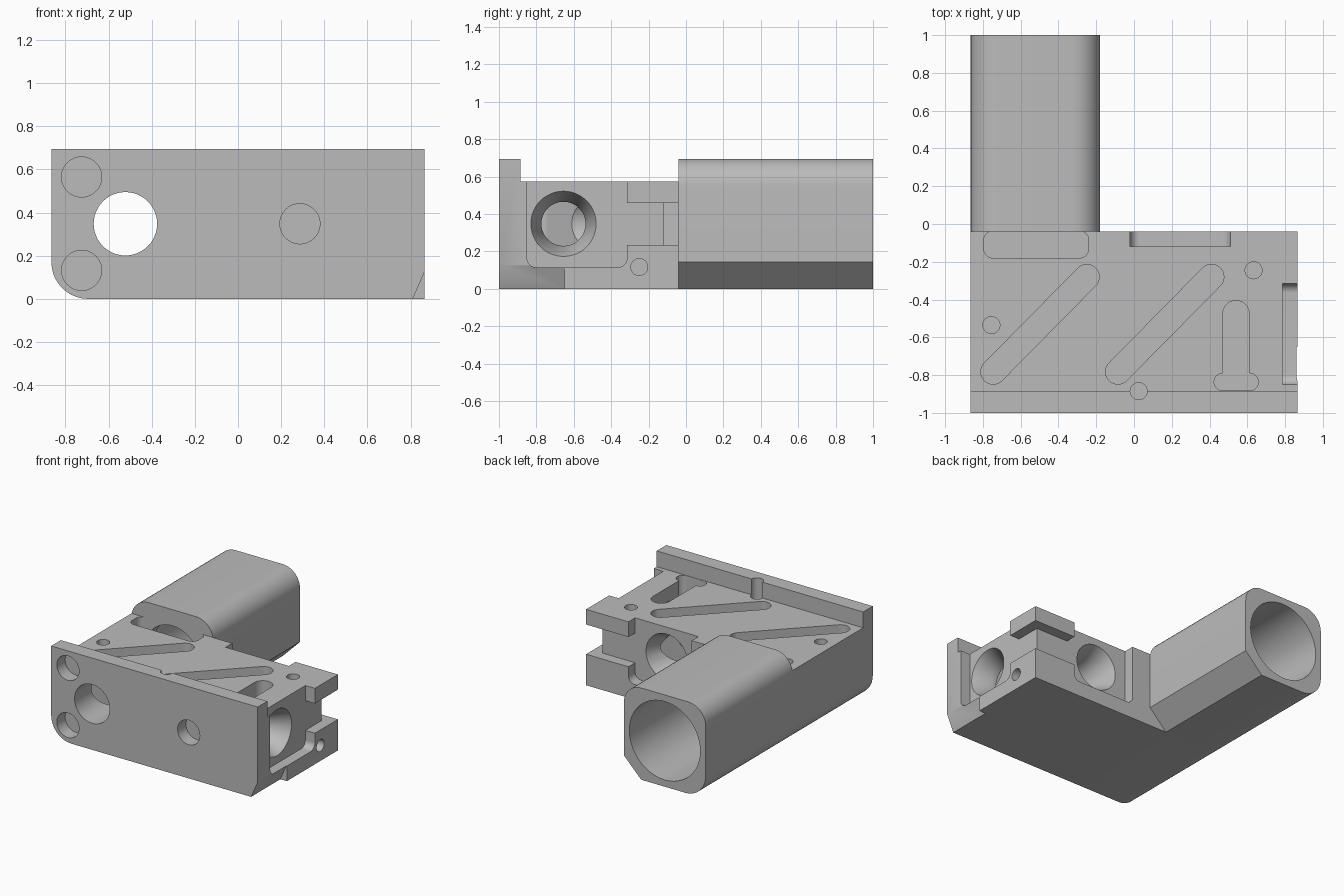
import bpy
import bmesh
from math import cos, sin, pi, atan2

cube = bpy.data.objects.get("Cube")
if cube:
    bpy.data.objects.remove(cube, do_unlink=True)

grey = bpy.data.materials.new("plain grey")
grey.use_nodes = True
grey.diffuse_color = (0.5, 0.5, 0.5, 1)
grey.node_tree.nodes["Principled BSDF"].inputs["Base Color"].default_value = (0.5, 0.5, 0.5, 1)


# ---- profile helpers ----
def arc(u, v, r, start, end, steps):
    return [(u + r * cos(start + (end - start) * i / steps),
             v + r * sin(start + (end - start) * i / steps)) for i in range(steps + 1)]


def circle(u, v, r):
    return arc(u, v, r, 0, 2 * pi, 48)[:-1]


def box(u0, u1, v0, v1, r=0):
    """Rectangle with radii for lower left, lower right, upper right, upper left."""
    radii = r if isinstance(r, tuple) else (r,) * 4
    corners = [(u0, v0, 1, 1), (u1, v0, -1, 1), (u1, v1, -1, -1), (u0, v1, 1, -1)]
    pts = []
    for i, ((u, v, su, sv), rad) in enumerate(zip(corners, radii)):
        if rad:
            a = pi + i * pi / 2
            pts += arc(u + su * rad, v + sv * rad, rad, a, a + pi / 2, 10)
        else:
            pts.append((u, v))
    return pts


def stadium(p, q, r):
    a = atan2(q[1] - p[1], q[0] - p[0])
    return arc(*q, r, a - pi / 2, a + pi / 2, 16) + arc(*p, r, a + pi / 2, a + 3 * pi / 2, 16)


# ---- solid helpers ----
def solid(name, axis, start, end, first, last=None):
    """Loft a profile along an axis; 'last' gives a taper."""
    place = {"x": lambda u, v, d: (d, u, v),
             "y": lambda u, v, d: (u, d, v),
             "z": lambda u, v, d: (u, v, d)}[axis]
    bm = bmesh.new()
    a = [bm.verts.new(place(u, v, start)) for u, v in first]
    b = [bm.verts.new(place(u, v, end)) for u, v in (last or first)]
    n = len(a)
    bm.faces.new(a)
    bm.faces.new(b)
    for i in range(n):
        bm.faces.new((a[i], a[(i + 1) % n], b[(i + 1) % n], b[i]))
    bmesh.ops.recalc_face_normals(bm, faces=bm.faces)
    mesh = bpy.data.meshes.new(name)
    bm.to_mesh(mesh)
    bm.free()
    mesh.materials.append(grey)
    obj = bpy.data.objects.new(name, mesh)
    bpy.context.scene.collection.objects.link(obj)
    return obj


def activate(obj):
    bpy.ops.object.select_all(action="DESELECT")
    obj.select_set(True)
    bpy.context.view_layer.objects.active = obj


def carve(target, axis, start, end, first, last=None, operation="DIFFERENCE"):
    cutter = solid("cutter", axis, start, end, first, last)
    cutter.hide_render = True
    activate(target)
    mod = target.modifiers.new("carve", "BOOLEAN")
    mod.operation = operation
    mod.solver = "EXACT"
    mod.object = cutter
    bpy.ops.object.modifier_apply(modifier=mod.name)
    bpy.data.objects.remove(cutter, do_unlink=True)


W, BACK, TOP, DECK = 0.865, -0.04, 0.695, 0.575
MID = 0.348          # height of the bore axes
TUBE_X = -0.522

# ---- housing: block with raised front plate and one rounded bottom edge ----
housing = solid("housing", "x", -W, W,
                [(-1, 0), (BACK, 0), (BACK, DECK), (-0.885, DECK), (-0.885, TOP), (-1, TOP)])
carve(housing, "y", -1.2, 0.2, box(-W, 1, 0, 1, (0.17, 0, 0, 0)), operation="INTERSECT")

# side and back recesses, joined by a slot round the corner
carve(housing, "x", 0.785, 1, box(-0.85, -0.315, 0.115, 0.9, 0.05))
carve(housing, "y", -0.12, 0.1, box(-0.02, 0.51, 0.115, 0.9, 0.05))
carve(housing, "x", 0.785, 1, box(-0.4, 0.1, 0.235, 0.46))
carve(housing, "y", -0.12, 0.1, box(0.4, 1, 0.235, 0.46))

# chamfer on the lower front corner
carve(housing, "y", -1.1, -0.65, [(0.788, -0.05), (1, -0.05), (1, 0.175), (0.887, 0.175)])

# mirror slots, plate slot and lens pocket cut from the deck
for x in (-0.745, -0.085):
    carve(housing, "z", 0.1, 0.9, stadium((x, -0.782), (x + 0.495, -0.28), 0.066))
carve(housing, "z", 0.1, DECK + 0.05, stadium((0.54, -0.81), (0.54, -0.475), 0.07))
carve(housing, "z", 0.1, DECK + 0.05, stadium((0.47, -0.836), (0.612, -0.836), 0.046))
carve(housing, "z", 0.08, 0.9, box(-0.795, -0.24, -0.18, -0.036, 0.05))

# bores with tapered mouths
carve(housing, "y", -1.1, 0.1, circle(TUBE_X, MID, 0.147))
carve(housing, "y", -0.15, 0.1, circle(TUBE_X, MID, 0.225))
carve(housing, "x", TUBE_X, 0.9, circle(-0.655, MID, 0.118))
carve(housing, "x", 0.66, 0.786, circle(-0.655, MID, 0.118), circle(-0.655, MID, 0.175))
carve(housing, "y", -0.66, 0, circle(0.245, MID, 0.118))
carve(housing, "y", -0.245, -0.119, circle(0.245, MID, 0.118), circle(0.245, MID, 0.175))

# blind holes in the front plate
for x, z in ((-0.725, 0.565), (-0.725, 0.132), (0.287, MID)):
    carve(housing, "y", -1.1, -0.9, circle(x, z, 0.093))

# small screw holes
for x, y in ((-0.755, -0.535), (0.633, -0.245), (0.025, -0.885)):
    carve(housing, "z", 0.35, 0.9, circle(x, y, 0.045))
carve(housing, "x", 0.6, 1, circle(-0.25, 0.117, 0.045))

# ---- tube: rounded square barrel with one chamfered edge ----
outline = box(-W, -0.18, 0, TOP, (0.17, 0, 0.145, 0.145))
corner = outline.index((-0.18, 0))
outline[corner:corner + 1] = [(-0.325, 0), (-0.18, 0.145)]
tube = solid("tube", "y", BACK, 1, outline)
carve(tube, "y", 0.06, 1.1, circle(TUBE_X, MID, 0.297))
carve(tube, "y", -0.1, 0.1, circle(TUBE_X, MID, 0.225))

for obj in (housing, tube):
    activate(obj)
    bpy.ops.object.shade_smooth_by_angle(angle=pi / 7)
